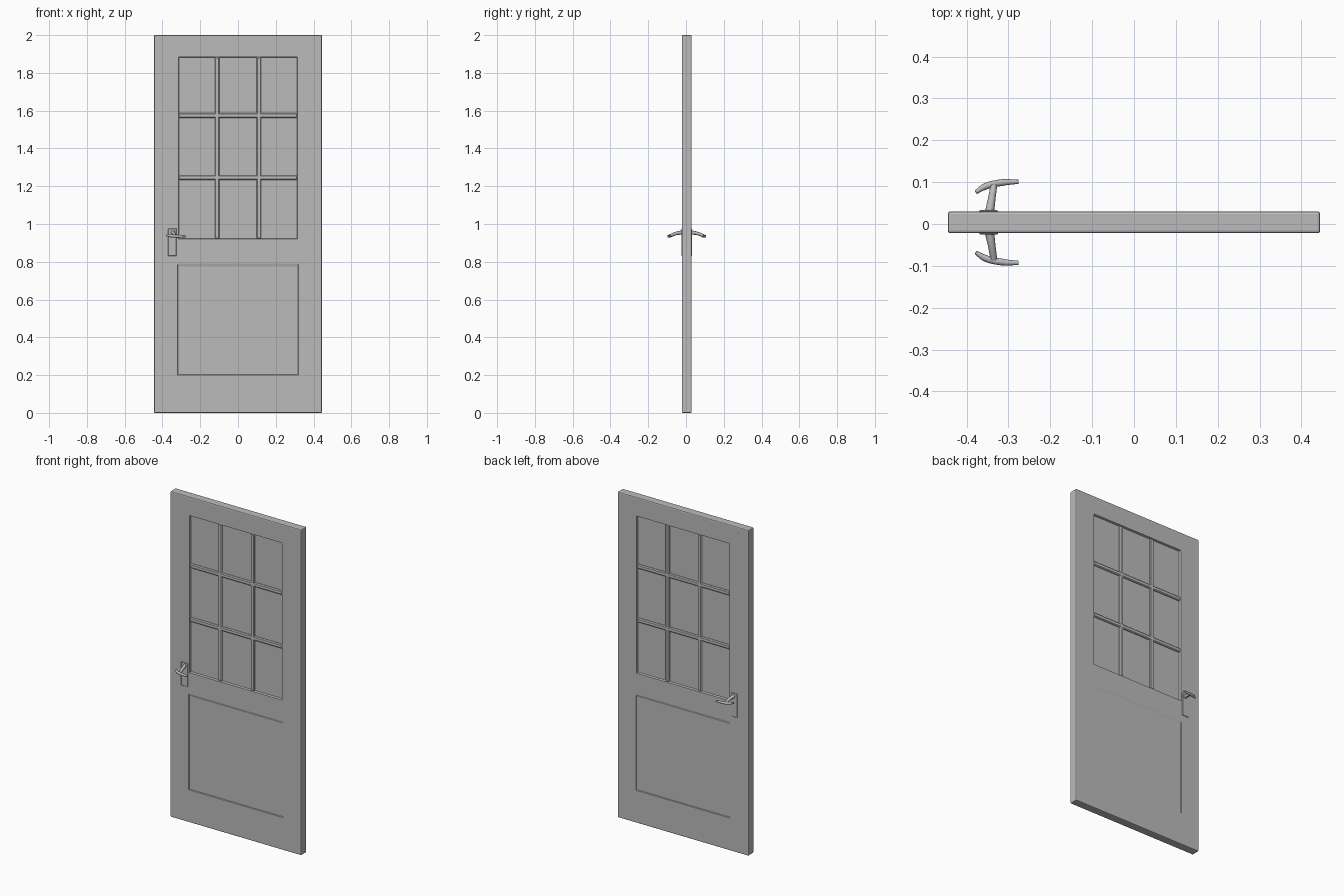
import bpy, bmesh
from mathutils import Vector

if "Cube" in bpy.data.objects:
    bpy.data.objects.remove(bpy.data.objects["Cube"], do_unlink=True)

FRONT, BACK = -0.022, 0.03      # faces of the door slab
MID = (FRONT + BACK) / 2

grey = bpy.data.materials.new("plain grey")
grey.use_nodes = True
grey.diffuse_color = (0.5, 0.5, 0.5, 1)
grey.node_tree.nodes["Principled BSDF"].inputs["Base Color"].default_value = (0.5, 0.5, 0.5, 1)


def finish(name, bm):
    mesh = bpy.data.meshes.new(name)
    bmesh.ops.recalc_face_normals(bm, faces=bm.faces)
    bm.to_mesh(mesh)
    bm.free()
    mesh.materials.append(grey)
    obj = bpy.data.objects.new(name, mesh)
    bpy.context.collection.objects.link(obj)
    return obj


def box(name, x, y, z, bevel=0.0, segments=2):
    bm = bmesh.new()
    bmesh.ops.create_cube(bm, size=1)
    for v in bm.verts:
        v.co = Vector([r[0] if c < 0 else r[1] for c, r in zip(v.co, (x, y, z))])
    if bevel:
        bmesh.ops.bevel(bm, geom=bm.edges[:], offset=bevel, segments=segments,
                        profile=0.5, affect='EDGES')
    return finish(name, bm)


def cut_recess(slab, x, z, depth, slope, top_slope):
    """Sink a panel with sloping sides into both faces of the slab."""
    for face, out in ((FRONT, -1), (BACK, 1)):
        bm = bmesh.new()
        rings = []
        for k in (-1, 1):           # sunken floor, then the wide mouth outside
            y = face + out * k * depth
            s, t = k * slope, k * top_slope
            corners = ((x[0] - s, z[0] - s), (x[1] + s, z[0] - s),
                       (x[1] + s, z[1] + t), (x[0] - s, z[1] + t))
            rings.append([bm.verts.new((cx, y, cz)) for cx, cz in corners])
        for ring in rings:
            bm.faces.new(ring)
        for i in range(4):
            j = (i + 1) % 4
            bm.faces.new((rings[0][i], rings[0][j], rings[1][j], rings[1][i]))
        cutter = finish("recess_cutter", bm)
        cutter.hide_render = True
        mod = slab.modifiers.new("recess", 'BOOLEAN')
        mod.operation, mod.solver, mod.object = 'DIFFERENCE', 'EXACT', cutter
        bpy.context.view_layer.objects.active = slab
        bpy.ops.object.modifier_apply(modifier=mod.name)
        bpy.data.objects.remove(cutter, do_unlink=True)


# Door slab with a window recess and a shallow lower panel
slab = box("door_slab", (-0.445, 0.445), (FRONT, BACK), (0, 2), 0.006)
WIN_X, WIN_Z = (-0.315, 0.315), (0.92, 1.885)
cut_recess(slab, WIN_X, WIN_Z, 0.012, 0.003, 0.003)
cut_recess(slab, (-0.32, 0.32), (0.2, 0.79), 0.004, 0.003, 0.015)

# Glazing bars, standing a little below the door faces
bar_y = (FRONT + 0.003, BACK - 0.003)
for i, x in enumerate((-0.11, 0.11)):
    box(f"vertical_bar_{i + 1}", (x - 0.013, x + 0.013), bar_y, WIN_Z, 0.005, 1)
for i, z in enumerate((1.245, 1.575)):
    box(f"horizontal_bar_{i + 1}", WIN_X, bar_y, (z - 0.013, z + 0.013), 0.005, 1)


def rod(name, points):
    """Round tapering rod through (x, y, z, radius) points."""
    curve = bpy.data.curves.new(name, 'CURVE')
    curve.dimensions = '3D'
    curve.bevel_depth = 1.0
    curve.bevel_resolution = 2
    curve.use_fill_caps = True
    curve.resolution_u = 6
    spline = curve.splines.new('BEZIER')
    spline.bezier_points.add(len(points) - 1)
    for p, (x, y, z, r) in zip(spline.bezier_points, points):
        p.co, p.radius = (x, y, z), r
        p.handle_left_type = p.handle_right_type = 'AUTO'
    curve.materials.append(grey)
    obj = bpy.data.objects.new(name, curve)
    bpy.context.collection.objects.link(obj)


# Lever handle and lock plate on each side
for side, face, out in (("front", FRONT, -1), ("back", BACK, 1)):
    ys = sorted((face - out * 0.002, face + out * 0.003))
    box(f"{side}_lock_plate", (-0.37, -0.325), ys, (0.83, 0.975), 0.002, 1)
    rod(f"{side}_handle_shank", [(-0.345, face, 0.955, 0.011),
                                 (-0.34, face + out * 0.03, 0.95, 0.009),
                                 (-0.335, MID + out * 0.088, 0.938, 0.008)])
    rod(f"{side}_handle_lever", [(-0.378, MID + out * 0.072, 0.94, 0.005),
                                 (-0.355, MID + out * 0.086, 0.937, 0.008),
                                 (-0.315, MID + out * 0.095, 0.935, 0.008),
                                 (-0.276, MID + out * 0.097, 0.935, 0.005)])
